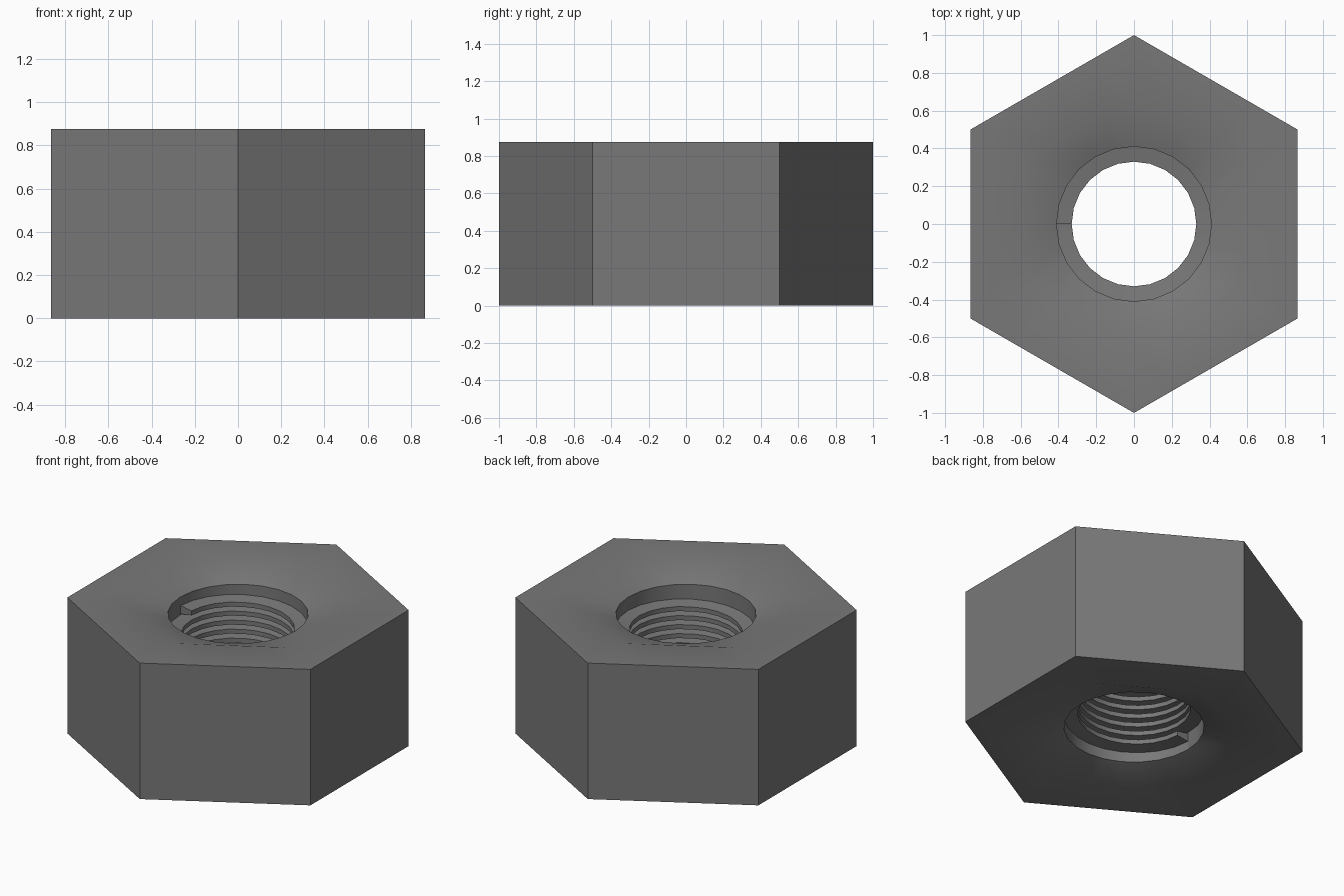
import bpy, bmesh, math

if "Cube" in bpy.data.objects:
    bpy.data.objects.remove(bpy.data.objects["Cube"])

H, SEG = 0.876, 24                    # height, sides round the bore
R_OUT, R_IN = 1.0, 0.667              # hexagon corner radii: body, countersink
R_MAJOR, R_MINOR = 0.41, 0.33         # thread root and crest radii
SINK = 0.065                          # countersink depth
PITCH, TURNS = 0.058, 10
Z0 = (H - PITCH * (TURNS + 1)) / 2    # lowest point of the thread

bm = bmesh.new()


def angle(i):
    return math.pi + 2 * math.pi * i / SEG


def hexagon(R, a):
    d = (math.degrees(a) + 30) % 60 - 30
    return R * math.cos(math.pi / 6) / math.cos(math.radians(d))


def vert(r, a, z):
    return bm.verts.new((r * math.cos(a), r * math.sin(a), z))


def strip(columns):
    for c, d in zip(columns, columns[1:]):
        for k in range(len(c) - 1):
            bm.faces.new((c[k], c[k + 1], d[k + 1], d[k]))


# thread profile for one pitch: root, crest, crest, root
PROFILE = [(0.03, R_MAJOR), (0.24, R_MINOR), (0.74, R_MINOR), (0.95, R_MAJOR)]

shell, bore = [], []
for i in range(SEG + 1):
    a = angle(i)
    # countersink, flat, side, flat, countersink
    shell.append([vert(R_MAJOR, a, SINK),
                  vert(hexagon(R_IN, a), a, 0), vert(hexagon(R_OUT, a), a, 0),
                  vert(hexagon(R_OUT, a), a, H), vert(hexagon(R_IN, a), a, H),
                  vert(R_MAJOR, a, H - SINK)])
    # plain collar, helical thread, plain collar
    lift = Z0 + PITCH * i / SEG
    bore.append([vert(R_MAJOR, a, SINK)]
                + [vert(r, a, lift + PITCH * (t + f))
                   for t in range(TURNS) for f, r in PROFILE]
                + [vert(R_MAJOR, a, H - SINK)])
strip([c[::-1] for c in shell])
strip(bore)

# end faces where the thread starts and stops
bm.faces.new(bore[0][1:5])
bm.faces.new(bore[-1][-5:-1][::-1])
bmesh.ops.remove_doubles(bm, verts=bm.verts, dist=0.0005)

mesh = bpy.data.meshes.new("hex_nut")
bm.normal_update()
bm.to_mesh(mesh)
# make sure the faces point outward
top = max(mesh.polygons, key=lambda p: p.center.z)
if top.normal.z < 0:
    mesh.flip_normals()
bm.free()

steel = bpy.data.materials.new("dark steel grey")
steel.diffuse_color = (0.19, 0.19, 0.19, 1)
steel.use_nodes = True
steel.node_tree.nodes["Principled BSDF"].inputs["Base Color"].default_value = steel.diffuse_color
mesh.materials.append(steel)

nut = bpy.data.objects.new("hex_nut", mesh)
bpy.context.collection.objects.link(nut)
bpy.context.view_layer.objects.active = nut
nut.select_set(True)
bpy.ops.object.shade_smooth_by_angle(angle=math.radians(30))
